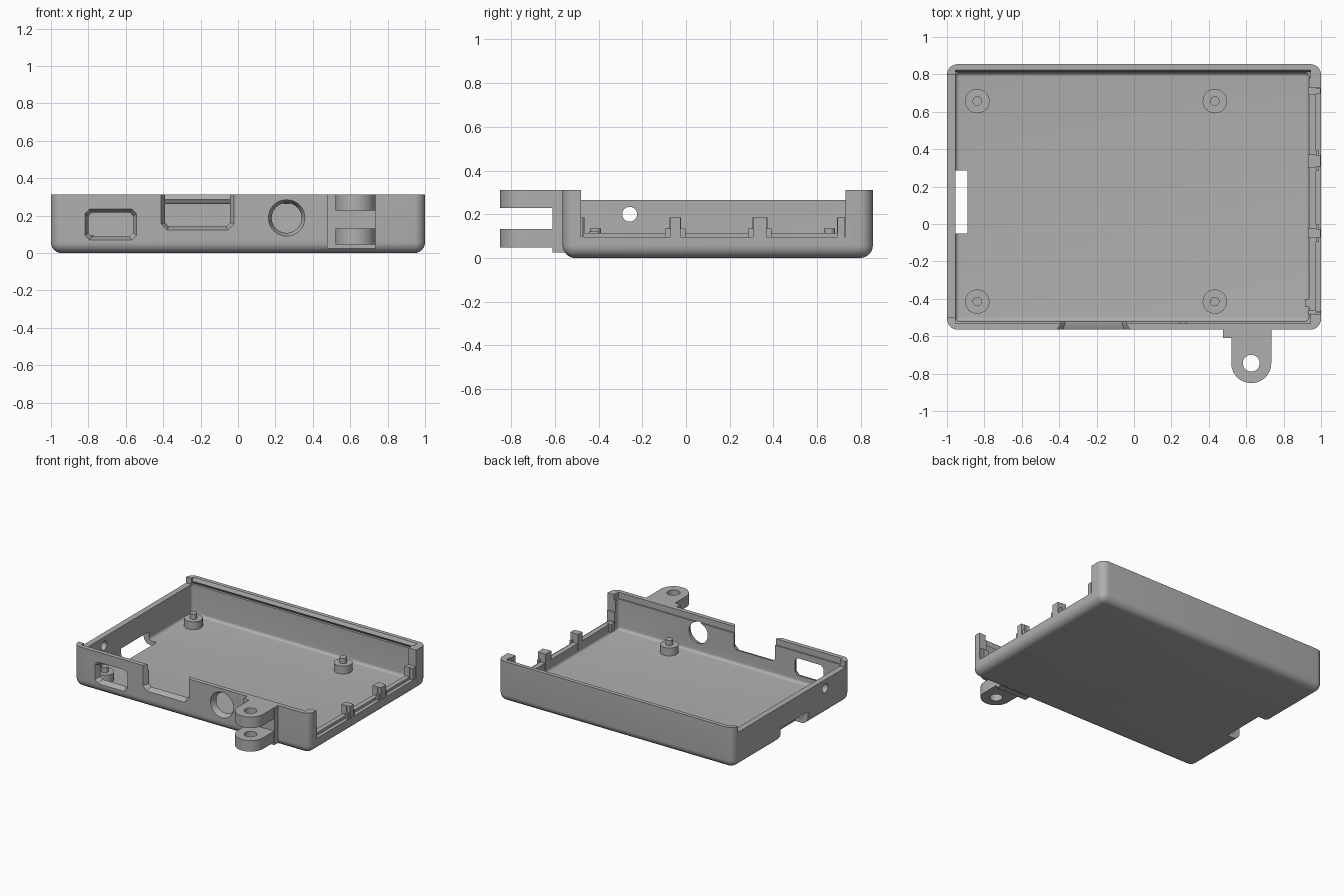
import bpy
import bmesh
from math import cos, sin, pi

old = bpy.data.objects.get("Cube")
if old:
    bpy.data.objects.remove(old, do_unlink=True)

grey = bpy.data.materials.new("plain grey plastic")
grey.use_nodes = True
COLOUR = (0.43, 0.43, 0.43, 1)
grey.diffuse_color = COLOUR
grey.node_tree.nodes["Principled BSDF"].inputs["Base Color"].default_value = COLOUR


def finish(name, bm):
    bmesh.ops.recalc_face_normals(bm, faces=bm.faces)
    mesh = bpy.data.meshes.new(name)
    bm.to_mesh(mesh)
    bm.free()
    mesh.materials.append(grey)
    ob = bpy.data.objects.new(name, mesh)
    bpy.context.collection.objects.link(ob)
    return ob


def loft(name, ring_a, ring_b):
    """Solid between two matching outlines."""
    bm = bmesh.new()
    a = [bm.verts.new(p) for p in ring_a]
    b = [bm.verts.new(p) for p in ring_b]
    bm.faces.new(a)
    bm.faces.new(b)
    for i in range(len(a)):
        j = (i + 1) % len(a)
        bm.faces.new((a[i], a[j], b[j], b[i]))
    return finish(name, bm)


def box(name, x, y, z, radius=0):
    """Box from ranges; radius rounds every edge except the top rim."""
    bm = bmesh.new()
    bmesh.ops.create_cube(bm, size=1)
    for v in bm.verts:
        v.co = [r[0] if c < 0 else r[1] for c, r in zip(v.co, (x, y, z))]
    if radius:
        edges = [e for e in bm.edges if min(v.co.z for v in e.verts) < z[1] - 0.001]
        bmesh.ops.bevel(bm, geom=edges, offset=radius, segments=7,
                        profile=0.5, affect='EDGES')
    return finish(name, bm)


def arc(cx, cy, r, start=0, turn=2 * pi, n=40):
    return [(cx + r * cos(start + turn * i / n), cy + r * sin(start + turn * i / n))
            for i in range(n)]


def upright(name, outline, z0, z1):
    return loft(name, [(x, y, z0) for x, y in outline], [(x, y, z1) for x, y in outline])


def front_hole(name, outer, inner):
    """Opening in the front wall: flared outside, straight inside."""
    return [loft(name, [(x, -0.57, z) for x, z in outer], [(x, -0.53, z) for x, z in inner]),
            loft(name, [(x, -0.535, z) for x, z in inner], [(x, -0.49, z) for x, z in inner])]


def clipped(x0, x1, z0, z1, c):
    return [(x0 + c, z0), (x1 - c, z0), (x1, z0 + c), (x1, z1 - c),
            (x1 - c, z1), (x0 + c, z1), (x0, z1 - c), (x0, z0 + c)]


def boolean(target, tools, operation='DIFFERENCE'):
    bpy.context.view_layer.objects.active = target
    for tool in tools:
        mod = target.modifiers.new("cut", 'BOOLEAN')
        mod.operation = operation
        mod.solver = 'EXACT'
        mod.object = tool
        bpy.ops.object.modifier_apply(modifier=mod.name)
        bpy.data.objects.remove(tool, do_unlink=True)


# Tray shell with rounded corners
shell = box("case_tray", (-1, 1), (-0.565, 0.855), (0, 0.312), 0.058)
cutters = [box("cavity", (-0.955, 0.935), (-0.52, 0.81), (0.035, 0.4), 0.022)]

# Lid seat: notched groove at the back, shallow ledge at the front, low left-hand edge
groove = [(0.78, 0.265), (0.828, 0.265), (0.813, 0.286), (0.828, 0.32), (0.78, 0.32)]
cutters.append(loft("groove", [(-0.955, y, z) for y, z in groove],
                    [(0.945, y, z) for y, z in groove]))
cutters.append(box("ledge", (-0.955, 0.945), (-0.531, -0.48), (0.266, 0.4)))
cutters.append(box("low_edge", (-1.1, -0.9), (-0.5, 0.8), (0.266, 0.4)))

# Wide opening in the side, slot under the opposite wall and its small round hole
cutters.append(box("port_side", (0.9, 1.1), (-0.48, 0.73), (0.095, 0.4)))
cutters.append(box("card_slot", (-1.1, -0.89), (-0.05, 0.285), (-0.1, 0.1)))
small = arc(-0.258, 0.2, 0.034, n=24)
cutters.append(loft("small_hole", [(-1.1, y, z) for y, z in small],
                    [(-0.9, y, z) for y, z in small]))

# Flared openings in the front wall
cutters += front_hole("power_port", clipped(-0.82, -0.54, 0.068, 0.238, 0.025),
                      clipped(-0.8, -0.56, 0.088, 0.218, 0.02))
cutters += front_hole("video_port", clipped(-0.415, -0.018, 0.122, 0.5, 0.035),
                      clipped(-0.39, -0.043, 0.142, 0.5, 0.02))
cutters += front_hole("round_port", arc(0.26, 0.188, 0.1), arc(0.26, 0.188, 0.08))
boolean(shell, cutters)

# Sill and clip posts along the open side
box("side_sill", (0.935, 0.972), (-0.48, 0.73), (0.06, 0.115))
box("sill_end_block", (0.915, 0.945), (-0.445, -0.4), (0.06, 0.122))
for i, (y0, y1) in enumerate([(-0.48, -0.462), (-0.075, -0.022), (0.303, 0.372), (0.69, 0.73)]):
    box(f"clip_post_{i + 1}", (0.93, 0.972), (y0, y1), (0.06, 0.185))
    box(f"clip_rib_{i + 1}", (0.965, 0.998), (y0 + 0.004, y1 - 0.004), (0.08, 0.185))
    if 0 < i < 3:
        box(f"clip_foot_{i}", (0.972, 0.99), (y0 - 0.02, y1 + 0.02), (0.08, 0.135))

# Four board standoffs with locating pins
for x in (-0.838, 0.432):
    for y in (-0.415, 0.657):
        upright("standoff", arc(x, y, 0.065), 0.03, 0.095)
        upright("standoff_pin", arc(x, y, 0.025, n=24), 0.09, 0.135)

# Hinge lug: mounting block and two rounded, drilled arms
box("hinge_block", (0.475, 0.735), (-0.61, -0.545), (0.025, 0.312))
for name, z0, z1 in (("hinge_lower_arm", 0.047, 0.132), ("hinge_upper_arm", 0.228, 0.312)):
    outline = arc(0.627, -0.744, 0.107, pi, pi, 24) + [(0.734, -0.744), (0.734, -0.6), (0.52, -0.6)]
    arm = upright(name, outline, z0, z1)
    boolean(arm, [upright("pin_hole", arc(0.627, -0.744, 0.045, n=32), z0 - 0.1, z1 + 0.1)])

# Smooth the curved faces, keep the edges crisp
bpy.ops.object.select_all(action='DESELECT')
for ob in bpy.context.collection.objects:
    if ob.type == 'MESH' and grey.name in ob.data.materials:
        ob.select_set(True)
        bpy.context.view_layer.objects.active = ob
bpy.ops.object.shade_smooth_by_angle()
